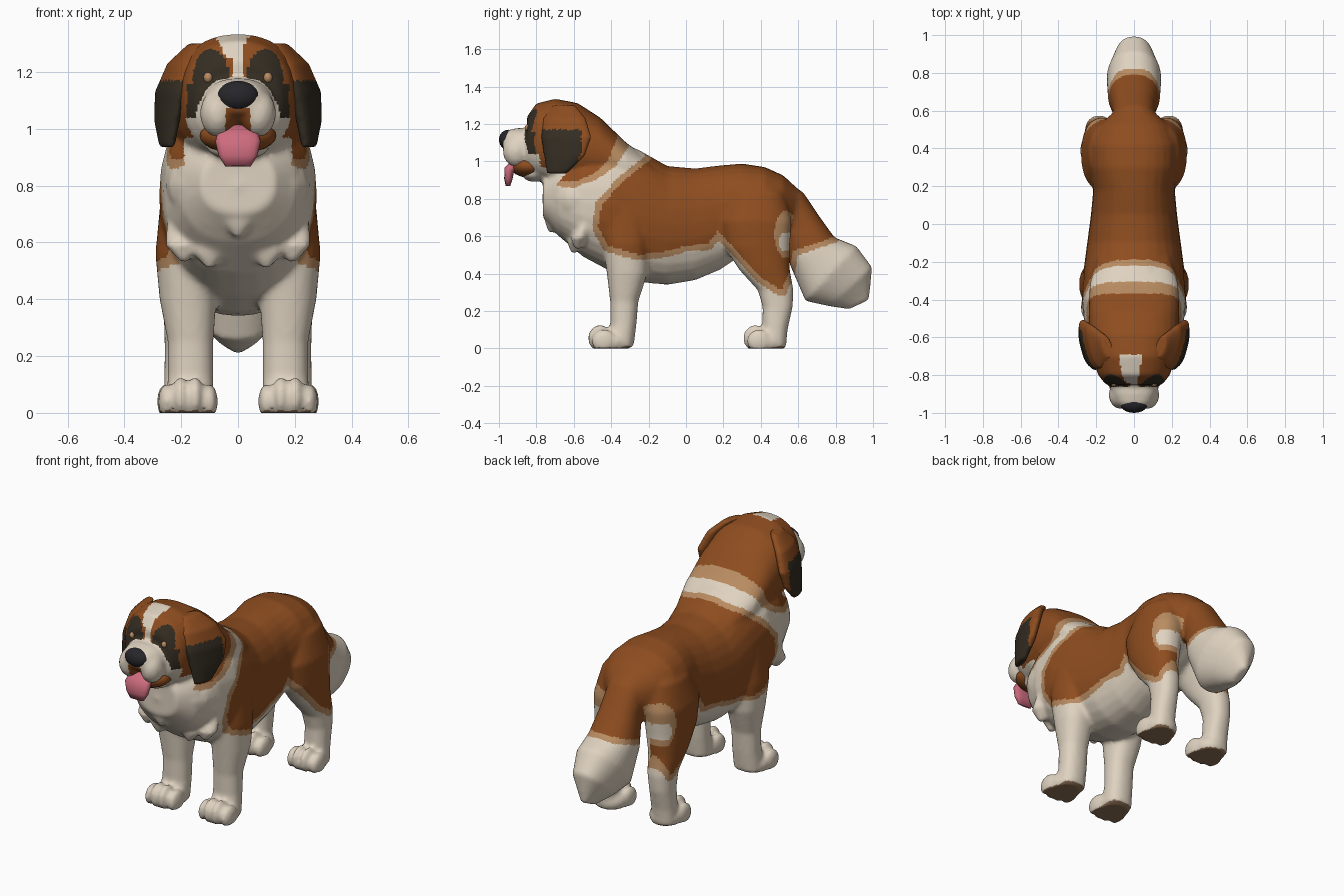
import bpy
import bmesh
from math import sin, cos, pi, copysign
from mathutils import Vector, Matrix
from mathutils.geometry import intersect_point_line

default = bpy.data.objects.get("Cube")
if default:
    bpy.data.objects.remove(default, do_unlink=True)

# Materials
COLOURS = {
    "rust_coat": (0.27, 0.074, 0.014),
    "cream_coat": (0.74, 0.65, 0.53),
    "tan_edge": (0.48, 0.26, 0.12),
    "dark_mask": (0.034, 0.026, 0.016),
    "black_nose": (0.020, 0.020, 0.024),
    "pink_tongue": (0.62, 0.15, 0.21),
    "brown_sole": (0.27, 0.16, 0.09),
}
RUST, CREAM, TAN, DARK, NOSE, PINK, SOLE = range(len(COLOURS))
materials = []
for label, rgb in COLOURS.items():
    mat = bpy.data.materials.new(label)
    mat.use_nodes = True
    mat.diffuse_color = (*rgb, 1)
    shader = next(n for n in mat.node_tree.nodes if n.type == "BSDF_PRINCIPLED")
    shader.inputs["Base Color"].default_value = (*rgb, 1)
    shader.inputs["Roughness"].default_value = 0.8
    materials.append(mat)


def loft(bm, rings, sides=28, power=0.88):
    """Closed tube through rings given as (centre, half axis, half axis)."""
    loops = []
    for centre, u, v in rings:
        loop = []
        for i in range(sides):
            c, s = cos(2 * pi * i / sides), sin(2 * pi * i / sides)
            a, b = copysign(abs(c) ** power, c), copysign(abs(s) ** power, s)
            loop.append(bm.verts.new(Vector(centre) + Vector(u) * a + Vector(v) * b))
        loops.append(loop)
    faces = [bm.faces.new(loops[0]), bm.faces.new(loops[-1])]
    for low, high in zip(loops, loops[1:]):
        for i in range(sides):
            j = (i + 1) % sides
            faces.append(bm.faces.new((low[i], low[j], high[j], high[i])))
    bmesh.ops.recalc_face_normals(bm, faces=faces)


def barrel(bm, rows):
    """Upright rings along y: (y, bottom, top, half width)."""
    loft(bm, [((0, y, (lo + hi) / 2), (w, 0, 0), (0, 0, (hi - lo) / 2))
              for y, lo, hi, w in rows])


def column(bm, rows, side, lean=0):
    """Level rings down a limb: (x, y, z, x radius, y radius)."""
    loft(bm, [((side * x, y, z), (rx, 0, 0), (side * lean * ry, ry, 0))
              for x, y, z, rx, ry in rows])


def bent_tube(bm, rows, **options):
    """Rings square to a path in the middle plane: (y, z, x radius, radius)."""
    points = [Vector((0, y, z)) for y, z, rx, r in rows]
    rings = []
    for i, (y, z, rx, r) in enumerate(rows):
        along = (points[min(i + 1, len(rows) - 1)] - points[max(i - 1, 0)]).normalized()
        rings.append((points[i], (rx, 0, 0), along.cross(Vector((1, 0, 0))) * r))
    loft(bm, rings, **options)


def blob(bm, centre, radii):
    bmesh.ops.create_uvsphere(bm, u_segments=20, v_segments=12, radius=1,
                              matrix=Matrix.LocRotScale(Vector(centre), None, Vector(radii)))


def finish(name, bm, rule, voxel=None, smoothing=5):
    """Turn a bmesh into an object, fuse its pieces, and colour faces by rule."""
    mesh = bpy.data.meshes.new(name)
    bm.to_mesh(mesh)
    bm.free()
    obj = bpy.data.objects.new(name, mesh)
    bpy.context.collection.objects.link(obj)
    if voxel:
        fuse = obj.modifiers.new("fuse", "REMESH")
        fuse.mode, fuse.voxel_size = "VOXEL", voxel
        relax = obj.modifiers.new("relax", "SMOOTH")
        relax.factor, relax.iterations = 0.5, smoothing
        graph = bpy.context.evaluated_depsgraph_get()
        fused = bpy.data.meshes.new_from_object(obj.evaluated_get(graph))
        obj.modifiers.clear()
        obj.data = fused
        bpy.data.meshes.remove(mesh)
        mesh = fused
        mesh.name = name
    for vert in mesh.vertices:
        vert.co.z = max(vert.co.z, 0)
    mesh.materials.clear()
    for mat in materials:
        mesh.materials.append(mat)
    for face in mesh.polygons:
        face.material_index = rule(face.center, face.normal) if callable(rule) else rule
    mesh.shade_smooth()
    return obj


def outside(y, z, outline):
    """Distance outside a side-on outline, zero within it."""
    p, inside, nearest = Vector((y, z)), False, 9
    for a, b in zip(outline, outline[1:] + outline[:1]):
        if (a[1] > z) != (b[1] > z) and y < a[0] + (z - a[1]) * (b[0] - a[0]) / (b[1] - a[1]):
            inside = not inside
        a, b = Vector(a), Vector(b)
        t = intersect_point_line(p, a, b)[1]
        nearest = min(nearest, (p - a.lerp(b, min(max(t, 0), 1))).length)
    return 0 if inside else nearest


# Side outlines of the rust patches: saddle with tail, and hood
SADDLE = [(-.19, 1.2), (-.19, 1.01), (-.33, .9), (-.45, .77), (-.47, .65), (-.42, .55),
          (-.25, .5), (-.1, .52), (0, .55), (.12, .56), (.17, .63), (.31, .48),
          (.4, .38), (.51, .31), (.55, .4), (.57, .52), (.8, .6), (.9, 1.2)]
HOOD = [(-.36, 1.4), (-.37, 1.12), (-.42, 1), (-.5, .93), (-.6, .89), (-.76, .9),
        (-.79, .98), (-1.1, 1.04), (-1.1, 1.4)]


def face_colour(x, y, z):
    # Lip split below the nose
    if y < -.87 and x < .045 and z < 1.07:
        return RUST
    if y < -.862 or z < 1.04 or (x / .15) ** 2 + ((z - 1.02) / .16) ** 2 < 1:
        return CREAM
    if z > 1.1 and x < .022:
        return CREAM
    if ((x - .095) / .064) ** 2 + ((z - 1.18) / .1) ** 2 < 1 or (.08 < x < .18 and z < 1.16):
        return DARK
    return RUST


def coat_colour(c, n):
    x, y, z = abs(c.x), c.y, c.z
    if z < .02 and n.z < -.6:
        return SOLE
    # Blaze, set a little to one side on the crown
    if y < -.69 and z > 1.25 and abs(c.x + .02) < .02 + (z - 1.25) * .5:
        return CREAM
    if y < -.78 and z > .9:
        return face_colour(x, y, z)
    # Throat
    if y < -.62 and x < .19 and z < .97:
        return CREAM
    # Inner legs and belly stay cream
    if z < .6 and y < .55 and (n.x * c.x < -.03 or (n.z < -.6 and x < .16)):
        return CREAM
    # Pale spot behind each thigh
    if x > .12 and y > .4:
        if ((y - .535) / .04) ** 2 + ((z - .57) / .052) ** 2 < 1:
            return CREAM
        if ((y - .535) / .062) ** 2 + ((z - .61) / .125) ** 2 < 1:
            return TAN
    for outline, border in ((SADDLE, .032), (HOOD, .03 + max(0, z - .88) * .22)):
        gap = outside(y, z, outline)
        if gap == 0:
            return RUST
        if gap < border:
            return TAN
    return CREAM


# Torso, head and muzzle
bm = bmesh.new()
barrel(bm, [(-.765, .7, .92, .13), (-.68, .6, 1, .21), (-.55, .49, 1.08, .26),
            (-.4, .41, 1.12, .278), (-.25, .355, 1.06, .268), (-.1, .34, .975, .248),
            (.05, .365, .962, .228), (.18, .42, .978, .216), (.3, .5, .988, .235),
            (.42, .55, .97, .235), (.52, .6, .925, .19), (.59, .66, .86, .11)])
barrel(bm, [(-.85, .94, 1.24, .15), (-.8, .91, 1.31, .19), (-.7, .88, 1.335, .222),
            (-.58, .87, 1.312, .24), (-.46, .87, 1.235, .24), (-.32, .86, 1.1, .235),
            (-.16, .82, .985, .19)])
barrel(bm, [(-.98, 1.06, 1.14, .06), (-.95, 1.04, 1.168, .09), (-.9, 1.01, 1.178, .115),
            (-.81, .97, 1.178, .14)])
blob(bm, (0, -.81, .935), (.11, .07, .045))

# Chest ruff with drooping tufts
blob(bm, (0, -.58, .8), (.255, .19, .17))
for x, y, z in ((0, -.72, .62), (.1, -.7, .66), (.1, -.6, .51), (.19, -.58, .53)):
    for side in (-1, 1):
        column(bm, [(x, y + .05, z + .16, .06, .03), (x, y + .01, z + .06, .065, .045),
                    (x, y, z, .012, .015)], side)

# Tail
bent_tube(bm, [(.47, .85, .1, .08), (.55, .77, .11, .1), (.615, .66, .115, .108),
               (.675, .52, .138, .14), (.775, .4, .145, .2), (.88, .33, .1, .155),
               (.925, .235, .025, .06)])

for side in (-1, 1):
    # Jowls
    blob(bm, (side * .07, -.905, 1.055), (.064, .075, .085))
    # Front and hind legs
    column(bm, [(.16, -.33, .78, .11, .14), (.178, -.32, .56, .113, .125),
                (.176, -.315, .4, .1, .108), (.167, -.33, .25, .08, .075),
                (.167, -.335, .13, .08, .07), (.17, -.36, .01, .085, .08)], side)
    column(bm, [(.09, .38, .93, .05, .08), (.13, .38, .83, .11, .15), (.162, .37, .68, .118, .195),
                (.17, .38, .54, .108, .175), (.18, .42, .42, .09, .135),
                (.185, .48, .31, .075, .095), (.19, .49, .22, .068, .08),
                (.19, .475, .1, .07, .068), (.19, .46, .01, .075, .075)], side)
    # Paws with four toes, the middle two longest and tallest
    for x, y in ((.176, -.4), (.18, .43)):
        blob(bm, (side * x, y, .035), (.096, .11, .07))
        for step in (-.075, -.026, .026, .075):
            near = .075 - abs(step)
            blob(bm, (side * x + step, y - .04 - near * .4, .04 + near * .3),
                 (.03, .066, .062 + near * .2))
finish("body", bm, coat_colour, voxel=.012, smoothing=5)


# Ears
def ear_colour(c, n):
    return DARK if c.z < 1.17 and c.y < -.56 - max(0, 1.05 - c.z) * .4 else RUST


for side, label in ((1, "left_ear"), (-1, "right_ear")):
    bm = bmesh.new()
    column(bm, [(.14, -.65, 1.3, .03, .06), (.198, -.65, 1.23, .04, .115),
                (.238, -.64, 1.13, .04, .135), (.25, -.65, 1.03, .034, .11),
                (.25, -.69, .935, .022, .055)], side, lean=.25)
    finish(label, bm, ear_colour, voxel=.01, smoothing=4)

# Eyes
for side, label in ((1, "left_eye"), (-1, "right_eye")):
    bm = bmesh.new()
    blob(bm, (side * .105, -.84, 1.18), (.017, .022, .02))
    finish(label, bm, TAN)

# Nose, mouth and tongue
bm = bmesh.new()
blob(bm, (0, -.95, 1.115), (.075, .05, .054))
finish("nose", bm, NOSE)

bm = bmesh.new()
blob(bm, (0, -.84, .975), (.135, .1, .062))
finish("mouth", bm, RUST)

bm = bmesh.new()
bent_tube(bm, [(-.85, .975, .05, .03), (-.915, .985, .074, .03), (-.945, .955, .08, .028),
               (-.95, .905, .068, .022), (-.952, .868, .045, .012)], sides=16, power=.7)
finish("tongue", bm, PINK)
bpy.context.view_layer.update()
